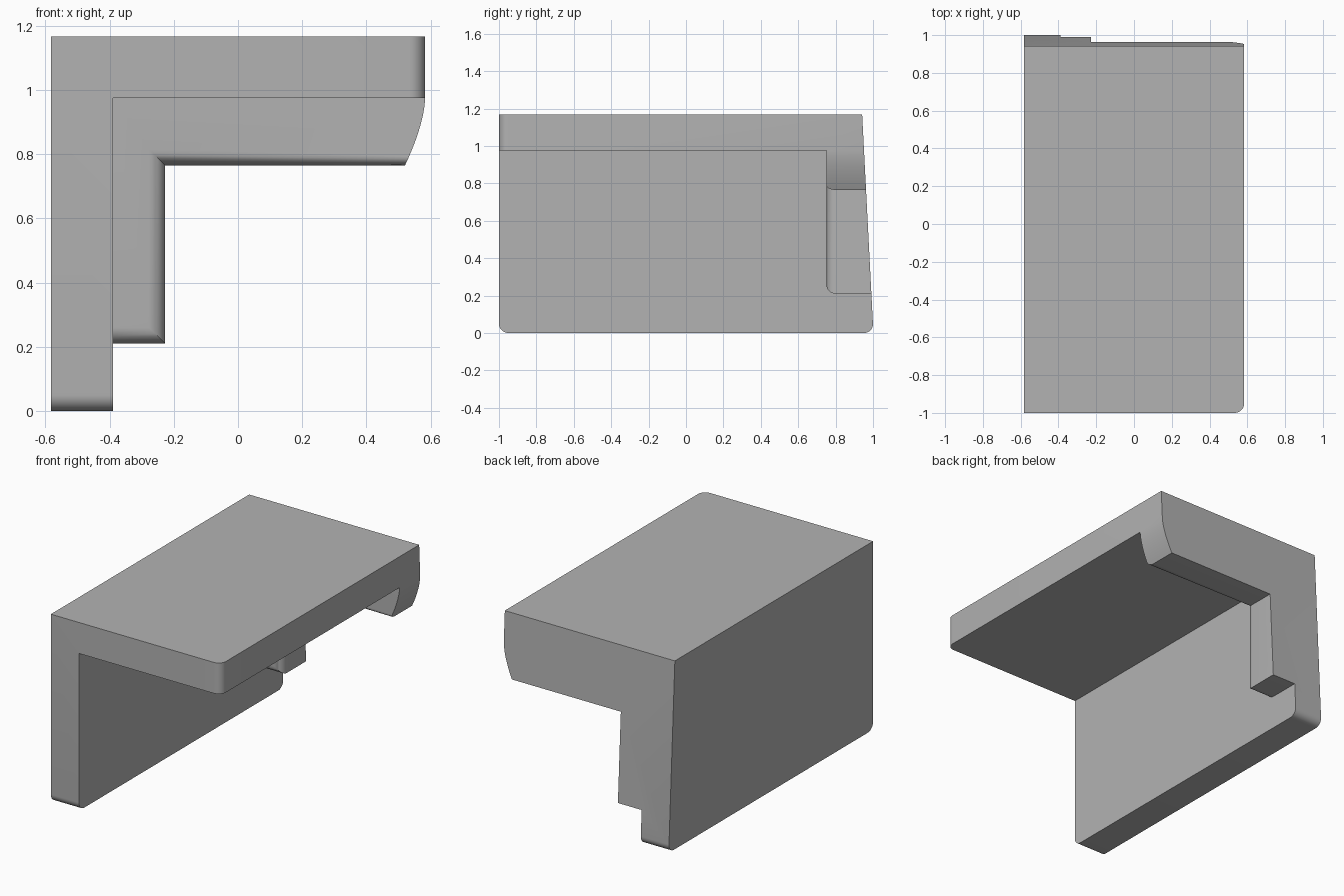
import bpy, bmesh, math
from mathutils import Vector

cube = bpy.data.objects.get("Cube")
if cube:
    bpy.data.objects.remove(cube, do_unlink=True)

W, H = 0.583, 1.167            # half width, full height
IX, IZ = -0.39, 0.975          # inner faces of the wall and the top plate
HX, HZ, HB = -0.227, 0.765, 0.21   # hook: side, underside, lower end
FRONT, HOOK_Y, BACK = -1, 0.75, 1.2
R = 0.05

bm = bmesh.new()


def ring(profile, y):
    return [bm.verts.new((x, y, z)) for x, z in profile]


def bridge(a, b):
    for i in range(len(a)):
        j = (i + 1) % len(a)
        bm.faces.new((a[i], a[j], b[j], b[i]))


# Angle section: wall and top plate
angle = [(IX, HB), (IX, 0), (-W, 0), (-W, H), (W, H), (W, IZ), (IX, IZ)]
# Hook outline beyond the angle section, with a curved outer end
curve = [(W - 0.063 * (i / 8) ** 1.6, IZ - (IZ - HZ) * i / 8) for i in range(1, 9)]
hook = curve + [(HX, HZ), (HX, HB)]

a0 = ring(angle, FRONT)
a1 = ring(angle, HOOK_Y)
bm.faces.new(a0)
bridge(a0, a1)

# Front face of the hook joins the inner side of the angle
h1 = ring(hook, HOOK_Y)
bm.faces.new([a1[5]] + h1 + [a1[0], a1[6]])

# Back section follows the combined outline
a2 = ring(angle[:6], BACK)
h2 = ring(hook, BACK)
outer1, outer2 = a1[:6] + h1, a2 + h2
bridge(outer1, outer2)
bm.faces.new(outer2)
bmesh.ops.recalc_face_normals(bm, faces=bm.faces)

# Sloping back face
geom = bm.verts[:] + bm.edges[:] + bm.faces[:]
cut = bmesh.ops.bisect_plane(bm, geom=geom, plane_co=Vector((0, 1.002, 0)),
                             plane_no=Vector((0, 1, 0.0515)), clear_outer=True)
rim = [e for e in cut["geom_cut"] if isinstance(e, bmesh.types.BMEdge)]
bmesh.ops.contextual_create(bm, geom=rim)
bmesh.ops.dissolve_limit(bm, angle_limit=0.001, verts=bm.verts[:], edges=bm.edges[:])
bmesh.ops.recalc_face_normals(bm, faces=bm.faces)


# Rounded edges: wall foot, plate corner and front of the hook
def on(e, axis, value):
    return all(abs(v.co[axis] - value) < 0.001 for v in e.verts)


def rounded(e):
    along_x = abs(e.verts[0].co.x - e.verts[1].co.x) > 0.1
    foot = on(e, 2, 0) and along_x
    corner = on(e, 0, W) and on(e, 1, FRONT)
    lip = on(e, 1, HOOK_Y) and (on(e, 2, HZ) or on(e, 0, HX) or on(e, 2, HB))
    return foot or corner or lip


bmesh.ops.bevel(bm, geom=[e for e in bm.edges if rounded(e)], offset=R,
                offset_type='OFFSET', segments=8, profile=0.5, affect='EDGES')
bmesh.ops.recalc_face_normals(bm, faces=bm.faces)

mesh = bpy.data.meshes.new("corner_bracket")
bm.to_mesh(mesh)
bm.free()
bracket = bpy.data.objects.new("corner_bracket", mesh)
bpy.context.collection.objects.link(bracket)

# Plain grey
grey = bpy.data.materials.new("light_grey")
grey.use_nodes = True
colour = (0.45, 0.45, 0.45, 1)
grey.diffuse_color = colour
grey.node_tree.nodes["Principled BSDF"].inputs["Base Color"].default_value = colour
mesh.materials.append(grey)

bpy.ops.object.select_all(action='DESELECT')
bracket.select_set(True)
bpy.context.view_layer.objects.active = bracket
bpy.ops.object.shade_smooth_by_angle(angle=math.radians(30))
